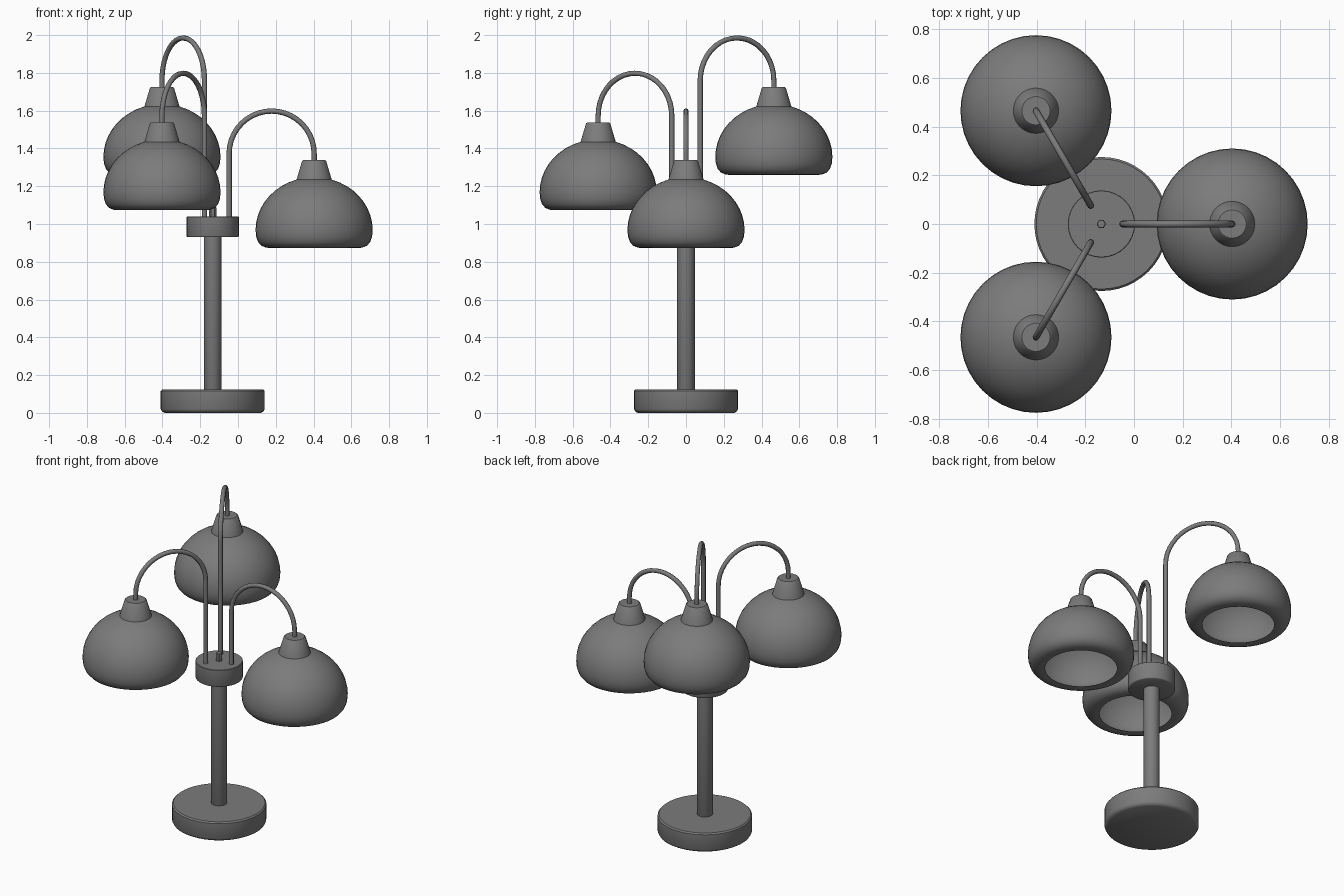
import bpy, bmesh
from math import sin, cos, pi, radians
from mathutils import Matrix, Vector

if "Cube" in bpy.data.objects:
    bpy.data.objects.remove(bpy.data.objects["Cube"])

AXIS_X = -0.134      # the stem stands left of the origin
REACH = 0.537        # stem to shade centre
ARM_START = 0.087    # stem to foot of arm

metal = bpy.data.materials.new("grey_metal")
metal.use_nodes = True
metal.diffuse_color = (0.2, 0.2, 0.2, 1)
metal.node_tree.nodes["Principled BSDF"].inputs["Base Color"].default_value = (0.2, 0.2, 0.2, 1)


def finish(obj, angle=35):
    obj.data.materials.append(metal)
    bpy.ops.object.select_all(action="DESELECT")
    obj.select_set(True)
    bpy.context.view_layer.objects.active = obj
    if obj.type == "CURVE":
        bpy.ops.object.convert(target="MESH")
    bpy.ops.object.shade_smooth_by_angle(angle=radians(angle))


def lathe(name, profile, location, sides=32):
    """Spin (radius, height) points about the vertical axis."""
    bm = bmesh.new()
    verts = [bm.verts.new((r, 0, z)) for r, z in profile]
    edges = [bm.edges.new(pair) for pair in zip(verts, verts[1:])]
    bmesh.ops.spin(bm, geom=verts + edges, cent=(0, 0, 0), axis=(0, 0, 1),
                   angle=2 * pi, steps=sides, use_merge=True)
    bmesh.ops.remove_doubles(bm, verts=bm.verts, dist=1e-4)
    bmesh.ops.recalc_face_normals(bm, faces=bm.faces)
    mesh = bpy.data.meshes.new(name)
    bm.to_mesh(mesh)
    bm.free()
    obj = bpy.data.objects.new(name, mesh)
    obj.location = location
    bpy.context.collection.objects.link(obj)
    finish(obj)


def drum(name, radius, bottom, top, bevel, sides=32):
    """Closed cylinder with softened rims."""
    lathe(name, [(0, bottom), (radius - bevel, bottom), (radius - bevel * 0.3, bottom + bevel * 0.4),
                 (radius, bottom + bevel), (radius, top - bevel * 0.4),
                 (radius - bevel * 0.4, top), (0, top)], (AXIS_X, 0, 0), sides)


# Stand
drum("base", 0.275, 0, 0.125, 0.02, 48)
drum("stem", 0.047, 0.12, 0.94, 0.002, 24)
drum("hub", 0.138, 0.93, 1.04, 0.006)
drum("finial", 0.019, 1.03, 1.09, 0.008, 6)

# Shade profile, measured from its lower rim
dome = [(0.31 * cos(a), 0.095 + 0.28 * sin(a)) for a in (radians(72 - 8 * i) for i in range(10))]
lip = [(0.307, 0.06), (0.297, 0.032), (0.28, 0.012), (0.255, 0.002), (0.235, 0), (0.21, 0.002)]
cap = [(0, 0.465), (0.058, 0.465), (0.064, 0.46), (0.093, 0.362)]
inner = [(r - 0.012, z + 0.008) for r, z in reversed(lip[:-1])]
inner += [(r - 0.012, z - 0.01) for r, z in reversed(dome)] + [(0, 0.355)]
shade = cap + dome + lip + inner

# Three arms, each higher than the last
for side, angle, lift in (("left", 0, 0), ("front", 240, 0.2), ("back", 120, 0.387)):
    turn = Matrix.Rotation(radians(angle), 3, "Z")
    hub = Vector((AXIS_X, 0, 0))
    lathe(side + "_shade", shade, hub + turn @ Vector((REACH, 0, 0.873 + lift)), 40)

    radius = (REACH - ARM_START) / 2
    middle = (REACH + ARM_START) / 2
    path = [(ARM_START, 1.03)]
    path += [(middle - radius * cos(pi * i / 20), 1.373 + lift + radius * sin(pi * i / 20))
             for i in range(21)]
    path += [(REACH, 1.325 + lift)]
    curve = bpy.data.curves.new(side + "_arm", "CURVE")
    curve.dimensions = "3D"
    curve.bevel_depth = 0.014
    curve.bevel_resolution = 2
    curve.use_fill_caps = True
    spline = curve.splines.new("POLY")
    spline.points.add(len(path) - 1)
    for point, (r, z) in zip(spline.points, path):
        point.co = (*(hub + turn @ Vector((r, 0, z))), 1)
    arm = bpy.data.objects.new(side + "_arm", curve)
    bpy.context.collection.objects.link(arm)
    finish(arm, 50)
